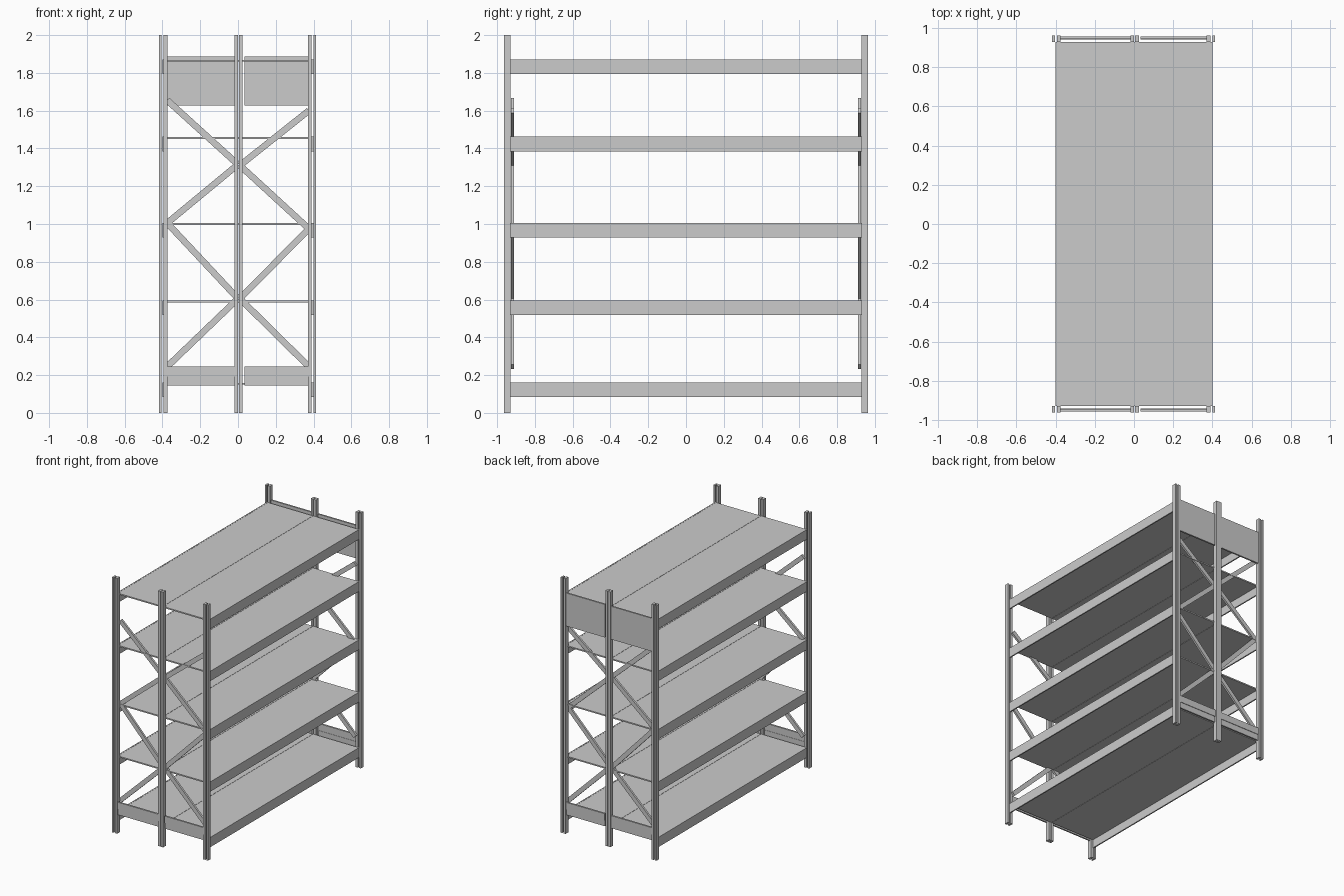
import bpy
from mathutils import Vector

if "Cube" in bpy.data.objects:
    bpy.data.objects.remove(bpy.data.objects["Cube"])


def box(name, x, y, z):
    """Box from (min, max) ranges on each axis."""
    bpy.ops.mesh.primitive_cube_add(size=1, location=[sum(r) / 2 for r in (x, y, z)])
    ob = bpy.context.object
    ob.name = name
    ob.scale = [abs(r[1] - r[0]) for r in (x, y, z)]
    bpy.ops.object.transform_apply(location=False, rotation=False, scale=True)
    return ob


def brace(name, a, b, y, width=0.034, depth=0.016):
    """Flat bar running between two (x, z) points."""
    p, q = Vector((a[0], y, a[1])), Vector((b[0], y, b[1]))
    d = q - p
    bpy.ops.mesh.primitive_cube_add(size=1, location=(p + q) / 2)
    ob = bpy.context.object
    ob.name = name
    ob.scale = (width, depth, d.length)
    ob.rotation_euler = (0, d.to_track_quat('Z', 'Y').to_euler().y, 0)
    ob.rotation_mode = 'QUATERNION'
    ob.rotation_quaternion = Vector((0, 0, 1)).rotation_difference(d)
    return ob


post_bars = {
    "left": [(-0.418, -0.404), (-0.394, -0.374)],
    "middle": [(-0.019, 0.001), (0.005, 0.025)],
    "right": [(0.370, 0.390), (0.400, 0.414)],
}
bays = {"left": (-0.374, -0.019), "right": (0.034, 0.370)}
zigzags = {
    "left": [(-0.375, 0.245), (0.0, 0.605), (-0.375, 1.005), (0.0, 1.315), (-0.375, 1.655)],
    "right": [(0.375, 0.245), (0.01, 0.605), (0.375, 0.965), (0.01, 1.31), (0.375, 1.60)],
}
zigzags["right"][2] = (0.375, 0.975)

for end, s in (("front", -1), ("back", 1)):
    # split uprights
    for side, bars in post_bars.items():
        for i, x in enumerate(bars):
            box(f"{end}_{side}_post_bar_{i}", x, (s * 0.929, s * 0.963), (0, 2))
    # stepped bottom rails between the uprights
    for side, x in bays.items():
        box(f"{end}_{side}_rail_upper", x, (s * 0.944, s * 0.958), (0.192, 0.246))
        box(f"{end}_{side}_rail_lower", x, (s * 0.942, s * 0.954), (0.146, 0.192))
    # zigzag diagonal braces on the inner side of the uprights
    for side, pts in zigzags.items():
        for i in range(len(pts) - 1):
            brace(f"{end}_{side}_brace_{i}", pts[i], pts[i + 1], s * 0.919)

# back closing panels at the top
for side, x in bays.items():
    box(f"back_{side}_panel", x, (0.944, 0.957), (1.627, 1.886))

# five shelf levels: two thin boards and a deep beam on each long side
for i, top in enumerate((0.16, 0.595, 1.006, 1.462, 1.87)):
    box(f"shelf_left_{i}", (-0.398, -0.001), (-0.93, 0.93), (top - 0.011, top - 0.001))
    box(f"shelf_right_{i}", (0.001, 0.398), (-0.93, 0.93), (top - 0.011, top - 0.001))
    for side, s in (("left", -1), ("right", 1)):
        box(f"beam_{side}_{i}", (s * 0.390, s * 0.400), (-0.93, 0.93), (top - 0.077, top))
